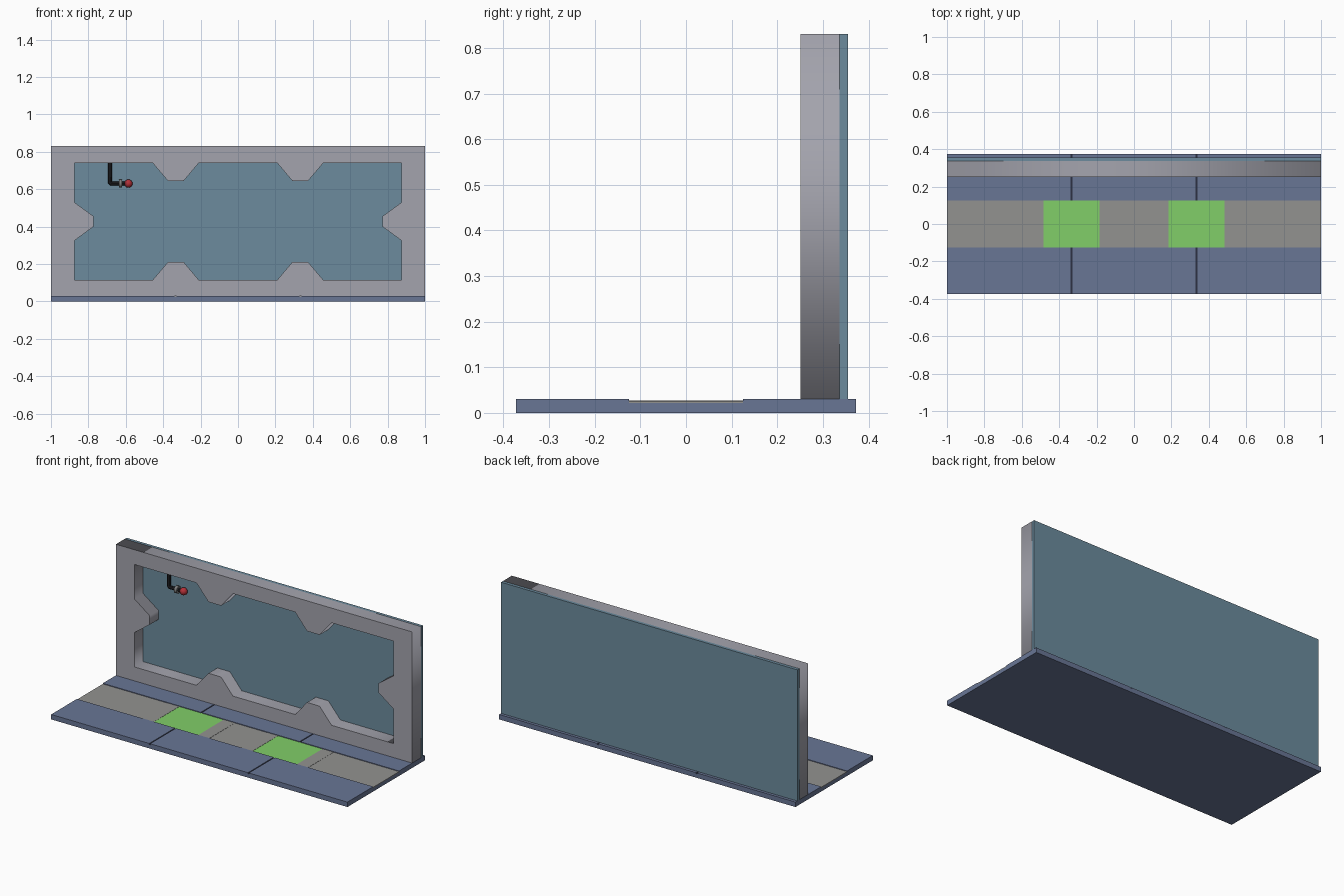
import bpy, bmesh, math
from mathutils import Vector

if "Cube" in bpy.data.objects:
    bpy.data.objects.remove(bpy.data.objects["Cube"])


def mat(name, rgb):
    m = bpy.data.materials.new(name)
    m.diffuse_color = (*rgb, 1)
    m.use_nodes = True
    m.node_tree.nodes["Principled BSDF"].inputs["Base Color"].default_value = m.diffuse_color
    return m


BLUE = mat("slate_blue", (0.14, 0.18, 0.30))
NAVY = mat("dark_navy", (0.025, 0.03, 0.055))
STONE = mat("light_stone", (0.37, 0.37, 0.42))
PANEL = mat("teal_panel", (0.15, 0.26, 0.34))
TILE = mat("warm_grey", (0.29, 0.29, 0.28))
GREEN = mat("green", (0.22, 0.62, 0.14))
BLACK = mat("black", (0.015, 0.015, 0.018))
STEEL = mat("steel", (0.2, 0.2, 0.2))
RED = mat("red", (0.45, 0.03, 0.04))


def box(name, x, y, z, m=None):
    """Box from (min, max) ranges."""
    bm = bmesh.new()
    bmesh.ops.create_cube(bm, size=1)
    for v in bm.verts:
        v.co = Vector([r[0] if c < 0 else r[1] for c, r in zip(v.co, (x, y, z))])
    me = bpy.data.meshes.new(name)
    bm.to_mesh(me)
    bm.free()
    ob = bpy.data.objects.new(name, me)
    bpy.context.collection.objects.link(ob)
    if m:
        me.materials.append(m)
    return ob


def to_mesh(ob):
    bpy.ops.object.select_all(action='DESELECT')
    ob.select_set(True)
    bpy.context.view_layer.objects.active = ob
    bpy.ops.object.convert(target='MESH')
    return bpy.context.object


# floor slab: cross-section with a shallow central channel, extruded along x
profile = [(-0.373, 0), (0.373, 0), (0.373, 0.03), (0.125, 0.03),
           (0.125, 0.022), (-0.125, 0.022), (-0.125, 0.03), (-0.373, 0.03)]
bm = bmesh.new()
face = bm.faces.new([bm.verts.new((-1, y, z)) for y, z in profile])
ext = bmesh.ops.extrude_face_region(bm, geom=[face])
bmesh.ops.translate(bm, vec=(2, 0, 0),
                    verts=[g for g in ext["geom"] if isinstance(g, bmesh.types.BMVert)])
bmesh.ops.recalc_face_normals(bm, faces=bm.faces)
me = bpy.data.meshes.new("floor_slab")
bm.to_mesh(me)
bm.free()
me.materials.append(BLUE)
slab = bpy.data.objects.new("floor_slab", me)
bpy.context.collection.objects.link(slab)

for s in (-1, 1):
    # joints between floor plates, with a dark filler
    cx = s / 3
    cut = box("joint_cutter", (cx - 0.005, cx + 0.005), (-0.5, 0.5), (0.024, 0.05))
    cut.hide_render = True
    cut.hide_viewport = True
    mod = slab.modifiers.new("joint", 'BOOLEAN')
    mod.object = cut
    mod.solver = 'EXACT'
    for part, y in (("front", (-0.372, -0.125)), ("back", (0.125, 0.372))):
        box(f"joint_filler_{part}", (cx - 0.005, cx + 0.005), y, (0.0235, 0.0265), NAVY)
    # green pad with a slightly raised border tile on each side
    box("green_pad", (cx - 0.15, cx + 0.15), (-0.125, 0.125), (0.022, 0.026), GREEN)
    for t in (-1, 1):
        a, b = sorted((cx + t * 0.15, cx + t * 0.225))
        box("border_tile", (a, b), (-0.125, 0.125), (0.022, 0.027), TILE)
    a, b = sorted((cx + s * 0.225, s))
    box("end_tile", (a, b), (-0.125, 0.125), (0.022, 0.026), TILE)
box("middle_tile", (-1 / 3 + 0.225, 1 / 3 - 0.225), (-0.125, 0.125), (0.022, 0.026), TILE)
to_mesh(slab)

# wall frame: rectangle with a notched opening
quarter = [(0.875, 0.53), (0.875, 0.74), (0.456, 0.74), (0.375, 0.645),
           (0.29, 0.645), (0.21, 0.74)]
quarter = [(0.772, 0.455)] + quarter
top = quarter + [(-x, z) for x, z in reversed(quarter)]
hole = top + [(x, 0.855 - z) for x, z in reversed(top)]
outer = [(-1, 0.03), (1, 0.03), (1, 0.83), (-1, 0.83)]
cu = bpy.data.curves.new("wall_frame", 'CURVE')
cu.dimensions = '2D'
cu.fill_mode = 'BOTH'
cu.extrude = 0.0425
for loop in (outer, hole):
    sp = cu.splines.new('POLY')
    sp.points.add(len(loop) - 1)
    for p, (x, z) in zip(sp.points, loop):
        p.co = (x, z, 0, 1)
    sp.use_cyclic_u = True
cu.materials.append(STONE)
frame = bpy.data.objects.new("wall_frame", cu)
frame.rotation_euler = (math.pi / 2, 0, 0)
frame.location.y = 0.2935
bpy.context.collection.objects.link(frame)
to_mesh(frame)

# back panel
box("back_panel", (-1, 1), (0.336, 0.355), (0.03, 0.83), PANEL)

# bent pipe hanging from the frame opening
HY = 0.313
cu = bpy.data.curves.new("pipe", 'CURVE')
cu.dimensions = '3D'
cu.bevel_depth = 0.011
cu.bevel_resolution = 2
cu.use_fill_caps = True
path = [(-0.685, 0.745), (-0.685, 0.637), (-0.678, 0.63), (-0.59, 0.63)]
sp = cu.splines.new('POLY')
sp.points.add(len(path) - 1)
for p, (x, z) in zip(sp.points, path):
    p.co = (x, HY, z, 1)
cu.materials.append(BLACK)
pipe = bpy.data.objects.new("pipe", cu)
bpy.context.collection.objects.link(pipe)
to_mesh(pipe)
bpy.ops.object.shade_smooth_by_angle()

# collar and red knob
bpy.ops.mesh.primitive_cylinder_add(vertices=20, radius=0.022, depth=0.018,
                                    location=(-0.628, HY, 0.63),
                                    rotation=(0, math.pi / 2, 0))
collar = bpy.context.object
collar.name = "pipe_collar"
collar.data.materials.append(STEEL)
bpy.ops.object.shade_smooth_by_angle()
bpy.ops.mesh.primitive_uv_sphere_add(segments=20, ring_count=12, radius=0.022,
                                     location=(-0.586, HY, 0.63))
knob = bpy.context.object
knob.name = "red_knob"
knob.data.materials.append(RED)
bpy.ops.object.shade_smooth_by_angle()
